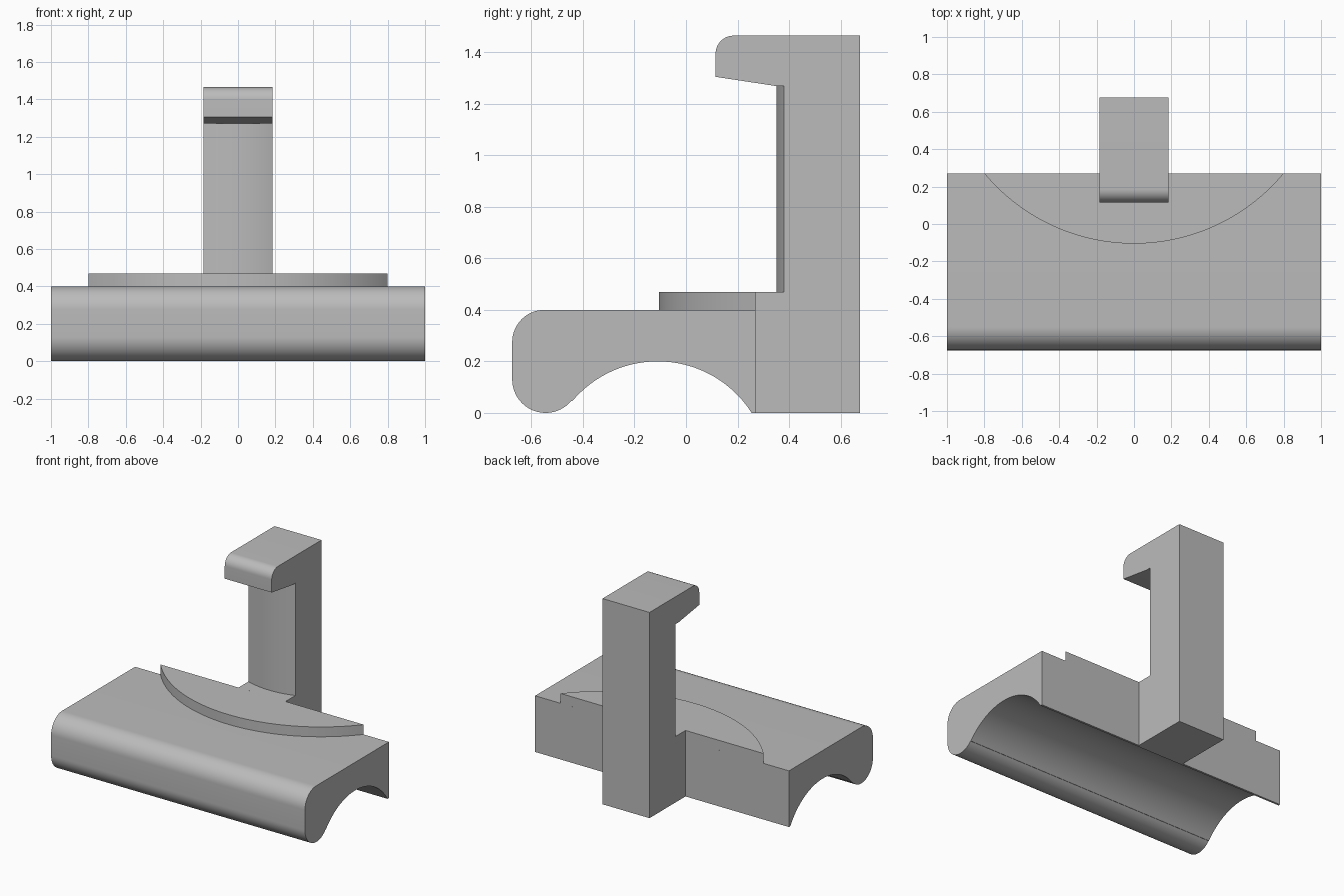
import bpy, bmesh
from math import sin, cos, radians, asin, degrees
from mathutils import Vector

cube = bpy.data.objects.get("Cube")
if cube:
    bpy.data.objects.remove(cube, do_unlink=True)

# One plain grey for every part
grey = bpy.data.materials.new("plain grey")
grey.use_nodes = True
colour = (0.5, 0.5, 0.5, 1)
grey.diffuse_color = colour
grey.node_tree.nodes["Principled BSDF"].inputs["Base Color"].default_value = colour


def arc(centre, radius, start, end, steps):
    """Points along a circular arc, angles in degrees."""
    angles = [radians(start + (end - start) * i / steps) for i in range(steps + 1)]
    return [(centre[0] + radius * cos(a), centre[1] + radius * sin(a)) for a in angles]


def extrude(name, outline, low, high, axis):
    """Solid from a (y, z) outline along x, or an (x, y) outline along z."""
    bm = bmesh.new()
    place = (lambda p: (low, *p)) if axis == "x" else (lambda p: (*p, low))
    face = bm.faces.new([bm.verts.new(place(p)) for p in outline])
    step = Vector((high - low, 0, 0) if axis == "x" else (0, 0, high - low))
    grown = bmesh.ops.extrude_face_region(bm, geom=[face], use_keep_orig=True)
    moved = [v for v in grown["geom"] if isinstance(v, bmesh.types.BMVert)]
    bmesh.ops.translate(bm, verts=moved, vec=step)
    bmesh.ops.recalc_face_normals(bm, faces=bm.faces)
    mesh = bpy.data.meshes.new(name)
    bm.to_mesh(mesh)
    bm.free()
    mesh.materials.append(grey)
    obj = bpy.data.objects.new(name, mesh)
    bpy.context.collection.objects.link(obj)
    return obj


def select(obj):
    bpy.ops.object.select_all(action="DESELECT")
    obj.select_set(True)
    bpy.context.view_layer.objects.active = obj


seam = 0.27                 # where the base meets the post
pivot = (0, 0.936)          # shared centre of the ledge and the post front
half_post = 0.185
ledge_top = 0.47

# Base: rounded nose and a round groove underneath
base_outline = [(seam, 0), (seam, 0.4)]
base_outline += arc((-0.55, 0.275), 0.125, 90, 180, 16)
base_outline += arc((-0.545, 0.13), 0.13, 180, 320, 24)
base_outline += arc((-0.11, -0.233), 0.433, 140, 32.6, 40)
base = extrude("base", base_outline, -1, 1, "x")

# Raised ledge: a circle segment cut off at the seam
ledge_radius = 1.041
sweep = degrees(asin(0.8 / ledge_radius))
ledge = extrude("raised_ledge", arc(pivot, ledge_radius, 270 - sweep, 270 + sweep, 64),
                0.4, ledge_top, "z")

# Post with foot and overhanging hook
post_outline = [(0.675, 0), (0.675, 1.465)]
post_outline += arc((0.185, 1.395), 0.07, 90, 180, 12)
post_outline += [(0.115, 1.305), (0.345, 1.27), (0.345, ledge_top), (seam, ledge_top), (seam, 0)]
post = extrude("hooked_post", post_outline, -half_post, half_post, "x")

# Cutter rounds the front of the column between foot and hook
cutter_outline = arc(pivot, 0.585, 247, 293, 32) + [(0.3, 0.3), (-0.3, 0.3)]
cutter = extrude("column_cutter", cutter_outline, ledge_top, 1.27, "z")
cutter.hide_render = True
cut = post.modifiers.new("round front", "BOOLEAN")
cut.operation, cut.solver, cut.object = "DIFFERENCE", "EXACT", cutter
select(post)
bpy.ops.object.modifier_apply(modifier=cut.name)
bpy.data.objects.remove(cutter, do_unlink=True)

# Smooth the curves, keep the corners crisp
for part in (base, ledge, post):
    select(part)
    bpy.ops.object.shade_smooth_by_angle(angle=radians(25))
